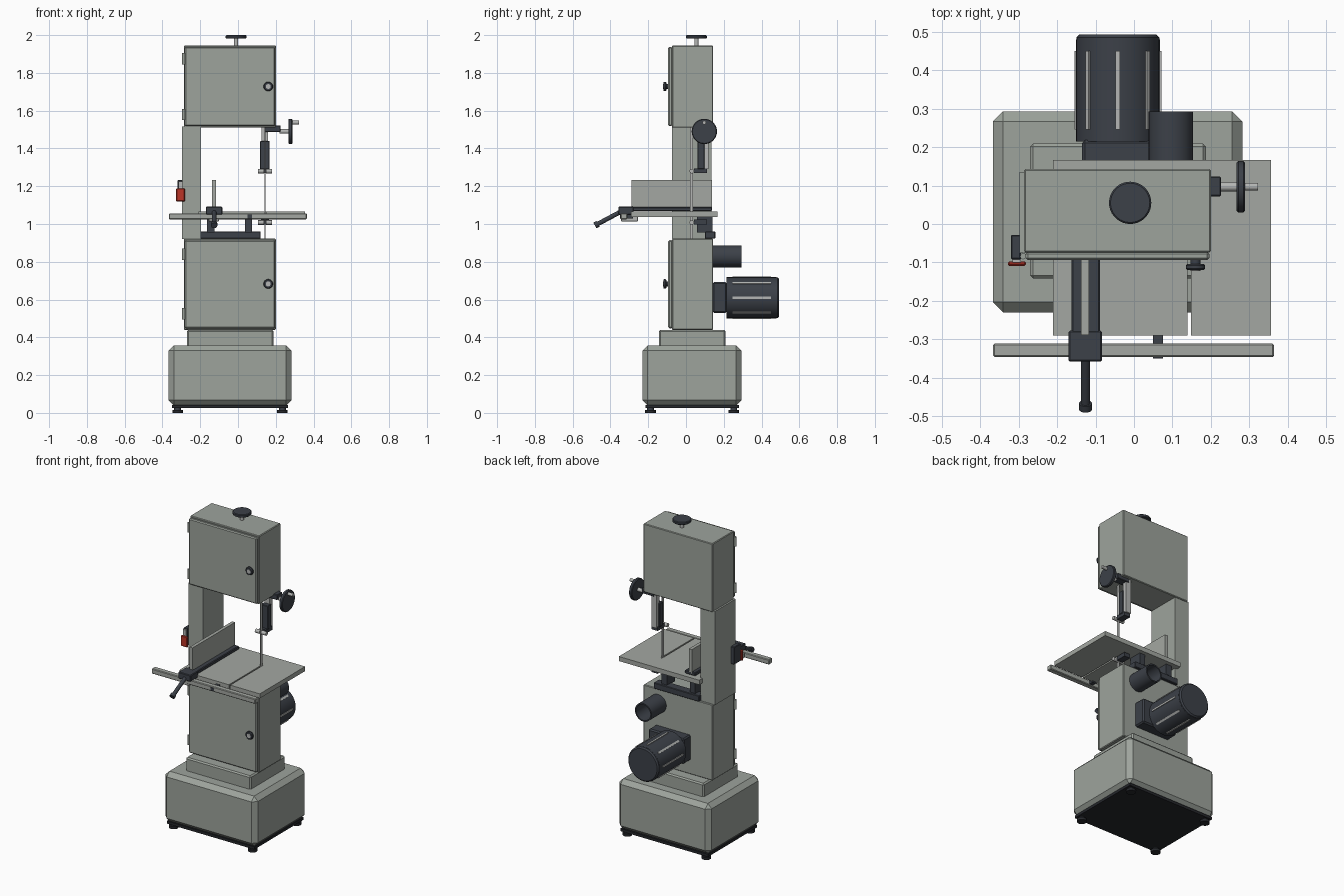
import bpy, bmesh, math
from mathutils import Vector

if "Cube" in bpy.data.objects:
    bpy.data.objects.remove(bpy.data.objects["Cube"])


def mat(name, r, g, b):
    m = bpy.data.materials.new(name)
    m.diffuse_color = (r, g, b, 1)
    m.use_nodes = True
    m.node_tree.nodes["Principled BSDF"].inputs["Base Color"].default_value = m.diffuse_color
    return m


PAINT = mat("grey_green_paint", 0.34, 0.37, 0.335)
IRON = mat("cast_iron", 0.37, 0.39, 0.36)
STEEL = mat("bright_steel", 0.46, 0.47, 0.46)
DARK = mat("dark_blue_grey", 0.045, 0.052, 0.065)
BLACK = mat("black_rubber", 0.018, 0.02, 0.024)
RED = mat("stop_red", 0.5, 0.035, 0.02)


def finish(name, bm, m):
    bmesh.ops.recalc_face_normals(bm, faces=bm.faces)
    me = bpy.data.meshes.new(name)
    bm.to_mesh(me)
    bm.free()
    me.materials.append(m)
    ob = bpy.data.objects.new(name, me)
    bpy.context.collection.objects.link(ob)
    return ob


def box(name, x, y, z, m, bevel=0.0):
    """Box from (min, max) ranges, with an optional flat chamfer."""
    bm = bmesh.new()
    bmesh.ops.create_cube(bm, size=1)
    for v in bm.verts:
        v.co = [(r[0] + r[1]) / 2 + c * (r[1] - r[0]) for r, c in zip((x, y, z), v.co)]
    if bevel:
        bmesh.ops.bevel(bm, geom=bm.edges[:], offset=bevel, segments=1, affect='EDGES')
    return finish(name, bm, m)


def cyl(name, a, b, r, m, n=32, bevel=0.0):
    """Cylinder from point a to point b."""
    a, b = Vector(a), Vector(b)
    bm = bmesh.new()
    bmesh.ops.create_cone(bm, cap_ends=True, segments=n, radius1=r, radius2=r, depth=(b - a).length)
    if bevel:
        rim = [e for e in bm.edges if abs(e.verts[0].co.z - e.verts[1].co.z) < 1e-6]
        bmesh.ops.bevel(bm, geom=rim, offset=bevel, segments=1, affect='EDGES')
    rot = (b - a).to_track_quat('Z', 'Y')
    for v in bm.verts:
        v.co = rot @ v.co + (a + b) / 2
    for f in bm.faces:
        f.smooth = len(f.verts) == 4
    for e in bm.edges:
        if len(e.link_faces) == 2 and e.calc_face_angle() > 0.5:
            e.smooth = False
    return finish(name, bm, m)


# Base, plinth and feet
box("base", (-0.367, 0.282), (-0.23, 0.293), (0.04, 0.357), PAINT, 0.027)
box("base_plate", (-0.35, 0.265), (-0.215, 0.28), (0.025, 0.042), BLACK)
box("plinth", (-0.27, 0.187), (-0.142, 0.209), (0.345, 0.44), PAINT, 0.008)
for i, x in enumerate((-0.32, 0.235)):
    for j, y in enumerate((-0.188, 0.253)):
        cyl(f"foot_{i}{j}", (x, y, 0), (x, y, 0.016), 0.028, BLACK, 20)
        cyl(f"foot_stem_{i}{j}", (x, y, 0.015), (x, y, 0.032), 0.018, DARK, 16)

# Column and the two wheel cabinets with doors, hinges and knobs
box("column", (-0.297, -0.195), (-0.075, 0.135), (0.92, 1.515), PAINT)
for tag, z0, z1, kz, hinges in (("lower", 0.44, 0.922, 0.683, (0.84, 0.525)),
                                ("upper", 1.51, 1.945, 1.728, (1.875, 1.58))):
    box(tag + "_cabinet", (-0.286, 0.2), (-0.074, 0.143), (z0, z1), PAINT, 0.004)
    box(tag + "_door", (-0.282, 0.196), (-0.094, -0.072), (z0 + 0.008, z1 - 0.008), PAINT, 0.006)
    for i, hz in enumerate(hinges):
        cyl(f"{tag}_hinge_{i}", (-0.288, -0.084, hz - 0.03), (-0.288, -0.084, hz + 0.03), 0.008, PAINT, 12)
    cyl(tag + "_knob_stem", (0.16, -0.092, kz), (0.16, -0.106, kz), 0.013, DARK, 20)
    cyl(tag + "_knob", (0.16, -0.104, kz), (0.16, -0.12, kz), 0.025, DARK, 24, 0.004)
    cyl(tag + "_knob_cap", (0.16, -0.118, kz), (0.16, -0.122, kz), 0.013, STEEL, 20)

# Blade tension wheel on top
cyl("tension_shaft", (-0.01, 0.055, 1.94), (-0.01, 0.055, 1.985), 0.011, STEEL, 16)
cyl("tension_wheel", (-0.01, 0.055, 1.981), (-0.01, 0.055, 2.0), 0.055, DARK, 36, 0.004)

# Blade, guard, guide post and guide bearings
box("blade", (0.1415, 0.1445), (0.02, 0.038), (0.91, 1.515), STEEL)
box("guide_post", (0.125, 0.16), (0.09, 0.12), (1.29, 1.515), STEEL)
box("blade_guard", (0.117, 0.167), (0.06, 0.098), (1.29, 1.44), DARK, 0.003)
for tag, z in (("upper", 1.28), ("lower", 1.008)):
    box(tag + "_guide_block", (0.122, 0.164), (0.042, 0.11), (z - 0.01, z + 0.015), DARK)
    for i, s in enumerate((-1, 1)):
        cyl(f"{tag}_guide_bearing_{i}", (0.143 + s * 0.005, 0.03, z), (0.143 + s * 0.038, 0.03, z), 0.012, STEEL, 16)

# Guide height handwheel
box("handwheel_bracket", (0.14, 0.226), (0.072, 0.124), (1.488, 1.522), DARK, 0.003)
cyl("handwheel_shaft", (0.22, 0.097, 1.49), (0.27, 0.097, 1.49), 0.012, STEEL, 16)
cyl("handwheel", (0.267, 0.097, 1.49), (0.288, 0.097, 1.49), 0.067, DARK, 36, 0.004)
cyl("handwheel_grip", (0.286, 0.097, 1.537), (0.322, 0.097, 1.537), 0.01, STEEL, 16)

# Table in three slabs, leaving the blade slot open
TZ = (1.038, 1.067)
box("table_left", (-0.21, 0.139), (-0.29, 0.166), TZ, IRON)
box("table_right", (0.148, 0.356), (-0.29, 0.166), TZ, IRON)
box("table_slot_end", (0.139, 0.148), (0.045, 0.166), TZ, IRON)
box("table_rail", (-0.366, 0.364), (-0.346, -0.311), (1.024, 1.056), IRON, 0.004)
box("rail_bolt", (0.05, 0.075), (-0.349, -0.28), (1.03, 1.05), DARK)

# Table trunnions on a beam behind the lower cabinet
box("trunnion_beam", (-0.2, 0.12), (0.1, 0.155), (0.922, 0.96), DARK, 0.003)
for i, (x0, x1) in enumerate(((-0.163, -0.125), (0.036, 0.074))):
    box(f"trunnion_{i}", (x0, x1), (0.057, 0.14), (0.955, 1.04), DARK)

# Rip fence with clamp head and lever
box("fence_plate", (-0.138, -0.117), (-0.288, 0.138), (1.08, 1.232), IRON)
box("fence_base", (-0.162, -0.088), (-0.29, 0.138), (1.068, 1.09), DARK, 0.004)
box("fence_head", (-0.17, -0.083), (-0.358, -0.277), (1.05, 1.092), DARK, 0.004)
box("fence_clamp", (-0.155, -0.1), (-0.345, -0.255), (1.014, 1.04), STEEL, 0.003)
cyl("fence_lever", (-0.126, -0.34, 1.068), (-0.126, -0.475, 0.996), 0.012, DARK, 16)
cyl("fence_lever_end", (-0.126, -0.466, 1.001), (-0.126, -0.482, 0.992), 0.017, DARK, 16)

# Switch box with red stop paddle
box("switch_box", (-0.32, -0.294), (-0.092, -0.028), (1.12, 1.232), DARK, 0.003)
box("switch_plate", (-0.316, -0.294), (-0.1, -0.09), (1.13, 1.225), STEEL)
box("stop_paddle", (-0.328, -0.281), (-0.109, -0.097), (1.12, 1.188), RED, 0.004)

# Motor with eight cooling ribs
MX, MZ, R = -0.042, 0.61, 0.109
box("motor_mount", (-0.135, 0.112), (0.14, 0.218), (0.53, 0.692), DARK, 0.008)
cyl("motor", (MX, 0.214, MZ), (MX, 0.48, MZ), R, DARK, 32)
cyl("motor_cap", (MX, 0.45, MZ), (MX, 0.493, MZ), 0.108, DARK, 32, 0.008)
for i in range(8):
    rib = box(f"motor_rib_{i}", (-0.006, 0.006), (0.245, 0.45), (R - 0.01, R + 0.004), STEEL)
    rib.location = (MX, 0, MZ)
    rib.rotation_euler = (0, i * math.pi / 4, 0)

# Hollow dust port, turned from a tube profile
bm = bmesh.new()
prof = [(0.05, 0.14), (0.058, 0.14), (0.058, 0.293), (0.05, 0.293)]
rings = []
for k in range(32):
    a = k * math.tau / 32
    rings.append([bm.verts.new((0.096 + r * math.cos(a), y, 0.829 + r * math.sin(a))) for r, y in prof])
for k in range(32):
    p, q = rings[k], rings[(k + 1) % 32]
    for j in range(4):
        f = bm.faces.new((p[j], q[j], q[(j + 1) % 4], p[(j + 1) % 4]))
        f.smooth = j in (1, 3)
for e in bm.edges:
    if e.calc_face_angle() > 0.5:
        e.smooth = False
finish("dust_port", bm, DARK)
